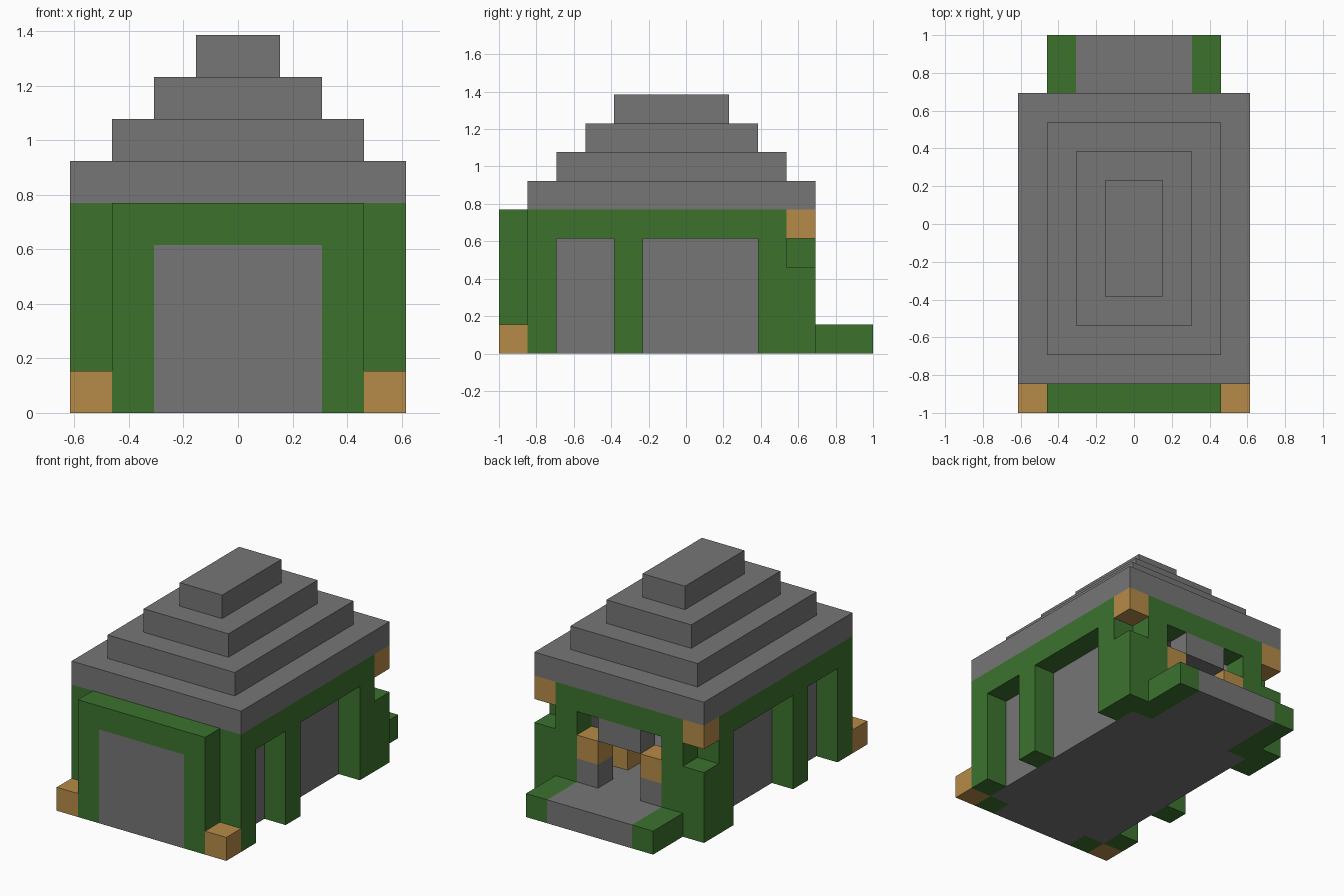
import bpy, bmesh
from mathutils import Matrix, Vector

if "Cube" in bpy.data.objects:
    bpy.data.objects.remove(bpy.data.objects["Cube"], do_unlink=True)

U = 2 / 13      # size of one building block
LENGTH = 13     # blocks from front to back


def material(name, r, g, b):
    mat = bpy.data.materials.new(name)
    mat.use_nodes = True
    mat.diffuse_color = (r, g, b, 1)
    mat.node_tree.nodes["Principled BSDF"].inputs["Base Color"].default_value = (r, g, b, 1)
    return mat


STONE = material("grey stone", 0.18, 0.18, 0.18)
MOSS = material("moss green", 0.045, 0.17, 0.027)
GOLD = material("ochre block", 0.47, 0.26, 0.065)


def part(name, mat, *boxes, mirror=False):
    """Boxes as (x range, y range, z range) in blocks; x from the centre, y from the front."""
    bm = bmesh.new()
    for spans in boxes:
        for side in ((1, -1) if mirror else (1,)):
            lo, hi = (Vector(v) for v in zip(*spans))
            mid, size = (lo + hi) / 2, hi - lo
            mid = Vector((mid.x * side, mid.y - LENGTH / 2, mid.z))
            bmesh.ops.create_cube(bm, size=1, matrix=Matrix.Translation(mid * U)
                                  @ Matrix.Diagonal((*(size * U), 1)))
    mesh = bpy.data.meshes.new(name)
    bm.to_mesh(mesh)
    bm.free()
    mesh.materials.append(mat)
    obj = bpy.data.objects.new(name, mesh)
    bpy.context.collection.objects.link(obj)


# Stepped roof, each tier one block smaller all round
for i in range(4):
    part(f"roof_tier_{i + 1}", STONE, ((i - 4, 4 - i), (1 + i, 11 - i), (5 + i, 6 + i)))

# Floor and inner stone walls
part("floor", STONE, ((-2, 2), (2, 11), (0, 1)))
part("inner_side_walls", STONE, ((2, 3), (2, 10), (0, 5)), mirror=True)
part("inner_front_wall", STONE, ((-3, 3), (1, 2), (0, 5)))

# Outer side walls: posts and a beam around the recessed bays
part("side_wall_posts", MOSS, *[((3, 4), y, (0, 4)) for y in ((1, 2), (4, 5), (9, 10))],
     mirror=True)
part("side_wall_beams", MOSS, ((3, 4), (1, 10), (4, 5)), mirror=True)
part("back_corner_posts", MOSS, ((3, 4), (10, 11), (0, 3)), mirror=True)
part("back_corner_blocks", GOLD, ((3, 4), (10, 11), (4, 5)), mirror=True)

# Front arch with its stone infill and corner blocks
part("front_arch_posts", MOSS, ((2, 3), (0, 1), (0, 4)), mirror=True)
part("front_arch_beam", MOSS, ((-3, 3), (0, 1), (4, 5)))
part("front_panel", STONE, ((-2, 2), (0, 1), (0, 4)))
part("front_corner_blocks", GOLD, ((3, 4), (0, 1), (0, 1)), mirror=True)

# Back doorway
part("door_posts", MOSS, ((2, 3), (10, 11), (0, 4)), mirror=True)
part("door_beam", MOSS, ((-3, 3), (10, 11), (4, 5)))
part("door_keystone", STONE, ((-1, 1), (10, 11), (3, 4)))
part("door_pedestals", STONE, ((1, 2), (10, 11), (1, 2)), mirror=True)
part("door_pedestal_blocks", GOLD, ((1, 2), (10, 11), (2, 3)), mirror=True)
part("inner_blocks", GOLD, ((1, 2), (8, 9), (1, 2)), mirror=True)

# Entrance step
part("entrance_step", STONE, ((-2, 2), (11, 13), (0, 1)))
part("entrance_step_sides", MOSS, ((2, 3), (11, 13), (0, 1)), mirror=True)
